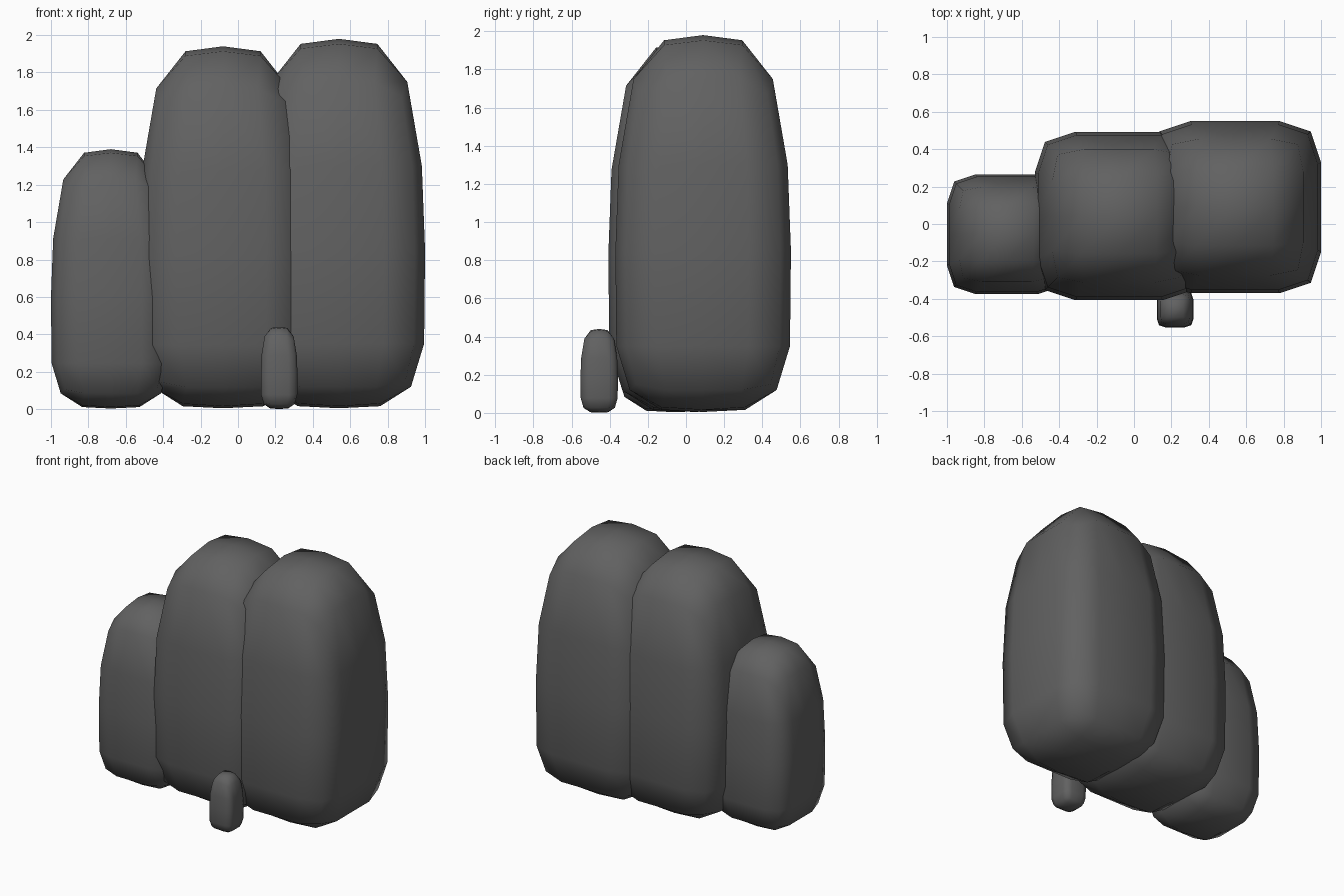
import bpy, bmesh

if "Cube" in bpy.data.objects:
    bpy.data.objects.remove(bpy.data.objects["Cube"])

# Ring heights and half widths of a unit boulder (half width 0.46, height 1.98), bottom to top
SIDE_Z = [0.12, 0.35, 0.85, 1.30, 1.75]
SIDE_W = [0.385, 0.455, 0.46, 0.443, 0.365]

# Dark grey rock
rock = bpy.data.materials.new("rock")
rock.diffuse_color = (0.12, 0.12, 0.12, 1)
rock.use_nodes = True
rock.node_tree.nodes["Principled BSDF"].inputs["Base Color"].default_value = rock.diffuse_color


def shape(co):
    """Move a point of a 4x4x4 box grid (coordinates -2..2) onto the boulder."""
    i, j, k = (round(c) for c in co)
    rim = abs(i) == 2 or abs(j) == 2
    corner = abs(i) == 2 and abs(j) == 2
    cap = abs(k) == 2
    if not rim and cap:                       # inside the top or bottom face
        step = 0.205 if k > 0 else 0.22
        n = abs(i) + abs(j)
        z = (1.98, 1.953, 1.928)[n] if k > 0 else (0.005, 0.016, 0.030)[n]
        return i * step, j * step, z
    w, z = SIDE_W[k + 2], SIDE_Z[k + 2]
    half = w * 0.52
    if cap:
        full = w * 0.92 if corner else w
        if corner:
            z += -0.08 if k > 0 else 0.03
    else:
        full = w * 0.88 if corner else w

    def axis(a):
        return (0, half, full)[abs(a)] * (1 if a > 0 else -1)
    return axis(i), axis(j), z


def boulder(name, x, y, half, height):
    bm = bmesh.new()
    bmesh.ops.create_cube(bm, size=4)
    bmesh.ops.subdivide_edges(bm, edges=bm.edges[:], cuts=3, use_grid_fill=True)
    s, h = half / 0.46, height / 1.98
    for v in bm.verts:
        px, py, pz = shape(v.co)
        v.co = (x + px * s, y + py * s, pz * h)
    for f in bm.faces:
        f.smooth = True
    bmesh.ops.recalc_face_normals(bm, faces=bm.faces[:])
    mesh = bpy.data.meshes.new(name)
    bm.to_mesh(mesh)
    bm.free()
    mesh.materials.append(rock)
    bpy.context.collection.objects.link(bpy.data.objects.new(name, mesh))


# Three leaning-together boulders and a small stone in front
boulder("right_boulder", 0.54, 0.09, 0.46, 1.98)
boulder("middle_boulder", -0.08, 0.043, 0.45, 1.94)
boulder("left_boulder", -0.68, -0.055, 0.32, 1.39)
boulder("small_stone", 0.22, -0.455, 0.098, 0.44)
